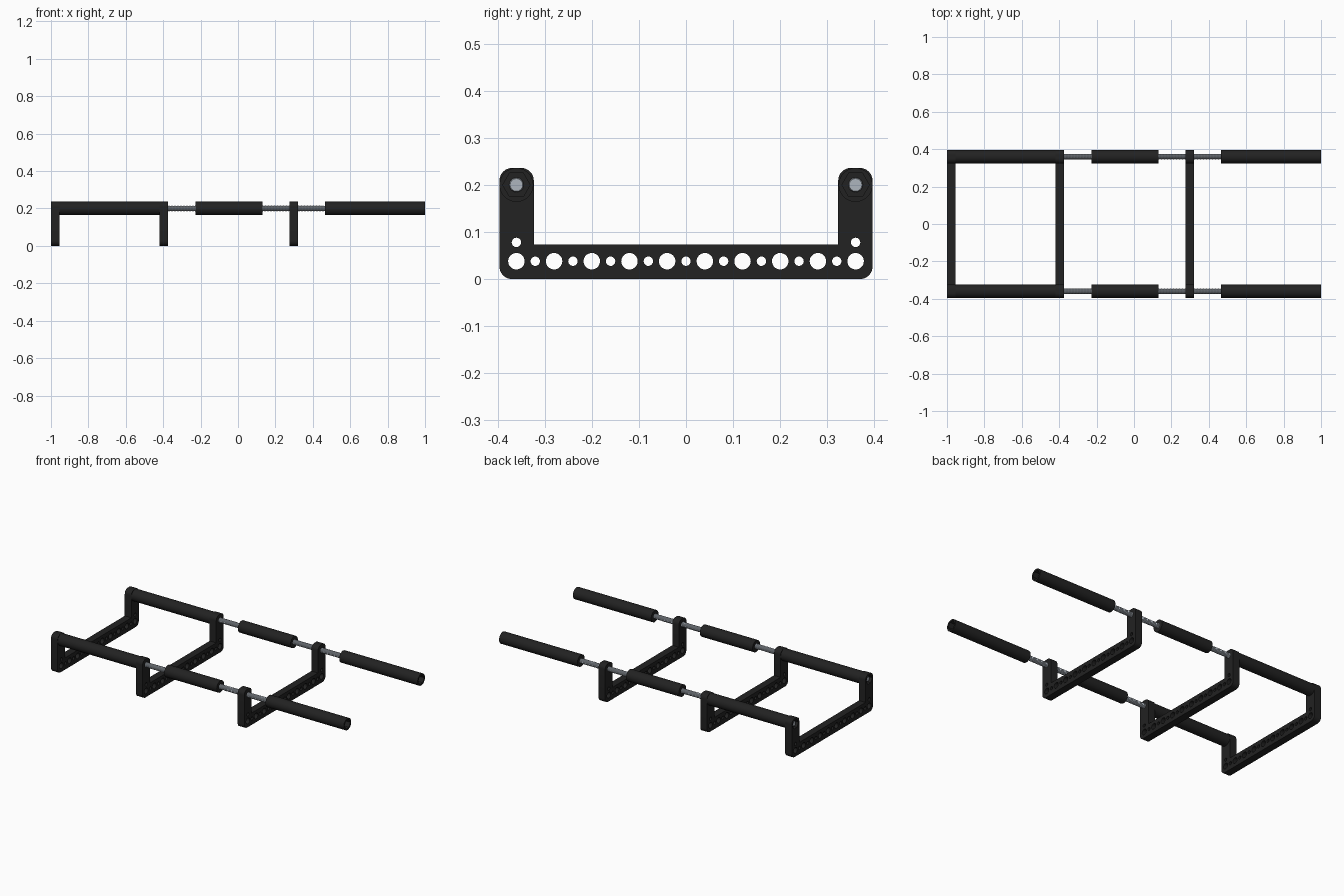
import bpy
import bmesh
from math import pi, cos, sin
from mathutils import Matrix

cube = bpy.data.objects.get("Cube")
if cube:
    bpy.data.objects.remove(cube, do_unlink=True)


def material(name, colour):
    m = bpy.data.materials.new(name)
    m.use_nodes = True
    m.diffuse_color = colour
    m.node_tree.nodes["Principled BSDF"].inputs["Base Color"].default_value = colour
    return m


black = material("black plastic", (0.016, 0.016, 0.016, 1))
steel = material("steel", (0.42, 0.46, 0.51, 1))

RAIL_Y, RAIL_Z = 0.36, 0.2
HALF_Y, TOP_Z, ARM, THICK, CORNER = 0.396, 0.236, 0.073, 0.045, 0.027


def link(name, mesh, mat):
    obj = bpy.data.objects.new(name, mesh)
    mesh.materials.clear()
    mesh.materials.append(mat)
    bpy.context.collection.objects.link(obj)
    return obj


def smooth(obj):
    bpy.ops.object.select_all(action="DESELECT")
    obj.select_set(True)
    bpy.context.view_layer.objects.active = obj
    bpy.ops.object.shade_smooth_by_angle(angle=pi / 6)


def arc(cx, cy, r, start, sweep, n):
    return [(cx + r * cos(start + sweep * i / n), cy + r * sin(start + sweep * i / n))
            for i in range(n + 1)]


def circle(cx, cy, r, n=32):
    return arc(cx, cy, r, 0, 2 * pi, n)[:-1]


def cylinder_mesh(x0, x1, r, y, sides):
    bm = bmesh.new()
    place = Matrix.Translation(((x0 + x1) / 2, y, RAIL_Z)) @ Matrix.Rotation(pi / 2, 4, "Y")
    bmesh.ops.create_cone(bm, cap_ends=True, segments=sides, radius1=r, radius2=r,
                          depth=x1 - x0, matrix=place)
    mesh = bpy.data.meshes.new("cylinder")
    bm.to_mesh(mesh)
    bm.free()
    return mesh


def hex_pocket(obj, x0, x1, y):
    """Sink a six-sided nut pocket into the part."""
    cutter = link("pocket_cutter", cylinder_mesh(x0, x1, 0.029, y, 6), black)
    cutter.hide_render = True
    mod = obj.modifiers.new("pocket", "BOOLEAN")
    mod.object, mod.operation, mod.solver = cutter, "DIFFERENCE", "EXACT"
    bpy.context.view_layer.update()
    mesh = bpy.data.meshes.new_from_object(
        obj.evaluated_get(bpy.context.evaluated_depsgraph_get()))
    obj.modifiers.clear()
    obj.data = mesh
    bpy.data.objects.remove(cutter, do_unlink=True)


def frame_loops():
    """U-shaped outline with rounded outer corners, followed by its holes."""
    c, q = CORNER, pi / 2
    inner = HALF_Y - ARM
    outline = arc(-HALF_Y + c, c, c, pi, q, 8)
    outline += arc(HALF_Y - c, c, c, -q, q, 8)
    outline += arc(HALF_Y - c, TOP_Z - c, c, 0, q, 8)
    outline += arc(inner + c, TOP_Z - c, c, q, q, 8)
    outline += [(inner, ARM), (-inner, ARM)]
    outline += arc(-inner - c, TOP_Z - c, c, 0, q, 8)
    outline += arc(-HALF_Y + c, TOP_Z - c, c, q, q, 8)
    loops = [outline]
    for i in range(10):
        loops.append(circle(-RAIL_Y + 0.08 * i, 0.038, 0.0175))
    for i in range(9):
        loops.append(circle(-RAIL_Y + 0.04 + 0.08 * i, 0.038, 0.01, 20))
    for side in (-1, 1):
        loops.append(circle(side * RAIL_Y, 0.078, 0.01, 20))
    return loops


def make_frame(name, x):
    curve = bpy.data.curves.new(name, "CURVE")
    curve.dimensions, curve.fill_mode, curve.extrude = "2D", "BOTH", THICK / 2
    for loop in frame_loops():
        spline = curve.splines.new("POLY")
        spline.points.add(len(loop) - 1)
        for point, (u, v) in zip(spline.points, loop):
            point.co = (u, v, 0, 1)
        spline.use_cyclic_u = True
    helper = bpy.data.objects.new("profile_helper", curve)
    bpy.context.collection.objects.link(helper)
    bpy.context.view_layer.update()
    mesh = bpy.data.meshes.new_from_object(
        helper.evaluated_get(bpy.context.evaluated_depsgraph_get()))
    bpy.data.objects.remove(helper, do_unlink=True)
    # Stand the profile upright across the rails
    upright = Matrix.Rotation(pi / 2, 4, "Z") @ Matrix.Rotation(pi / 2, 4, "X")
    mesh.transform(Matrix.Translation((x, 0, 0)) @ upright)
    bm = bmesh.new()
    bm.from_mesh(mesh)
    bmesh.ops.remove_doubles(bm, verts=bm.verts, dist=0.0001)
    bmesh.ops.recalc_face_normals(bm, faces=bm.faces)
    bm.to_mesh(mesh)
    bm.free()
    return link(name, mesh, black)


def make_rod(name, x0, x1, y, pitch=0.008, sides=16):
    """Threaded rod: rings of alternating radius joined into a ridged tube."""
    bm = bmesh.new()
    count = round((x1 - x0) / pitch * 2)
    rings = []
    for i in range(count + 1):
        r = 0.0135 if i % 2 == 0 else 0.0155
        x = x0 + (x1 - x0) * i / count
        rings.append([bm.verts.new((x, y + u, RAIL_Z + v)) for u, v in circle(0, 0, r, sides)])
    for a, b in zip(rings, rings[1:]):
        for k in range(sides):
            n = (k + 1) % sides
            bm.faces.new((a[k], a[n], b[n], b[k]))
    bm.faces.new(rings[0])
    bm.faces.new(rings[-1])
    bmesh.ops.recalc_face_normals(bm, faces=bm.faces)
    mesh = bpy.data.meshes.new(name)
    bm.to_mesh(mesh)
    bm.free()
    return link(name, mesh, steel)


# Three cross frames
end_frame = make_frame("end_frame", -0.9775)
for side in (-1, 1):
    hex_pocket(end_frame, -1.1, -0.98, side * RAIL_Y)
frames = [end_frame, make_frame("middle_frame", -0.3975), make_frame("outer_frame", 0.2975)]
for frame in frames:
    smooth(frame)

# Rails: threaded rods with tube sleeves, mirrored front to back
for label, side in (("front", -1), ("back", 1)):
    y = side * RAIL_Y
    make_rod(label + "_rod", -0.992, 0.975, y)
    for part, x0, x1 in (("long_sleeve", -0.955, -0.42),
                         ("middle_sleeve", -0.228, 0.132),
                         ("end_sleeve", 0.465, 1.0)):
        sleeve = link(label + "_" + part, cylinder_mesh(x0, x1, 0.036, y, 48), black)
        if part == "end_sleeve":
            hex_pocket(sleeve, 0.96, 1.1, y)
        smooth(sleeve)
